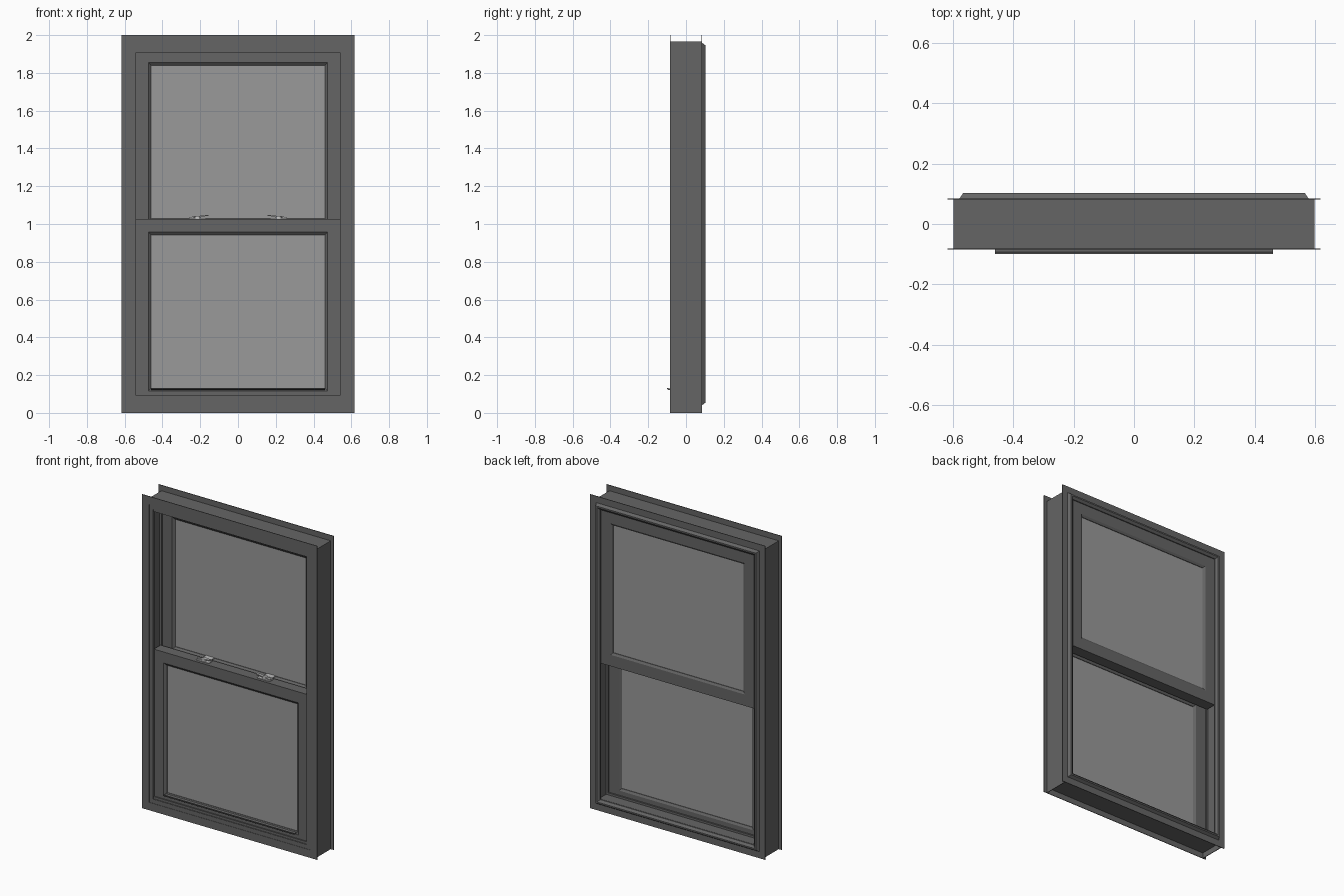
import bpy, bmesh, math
from mathutils import Matrix

if "Cube" in bpy.data.objects:
    bpy.data.objects.remove(bpy.data.objects["Cube"])


def material(name, v):
    m = bpy.data.materials.new(name)
    m.diffuse_color = (v, v, v, 1)
    m.use_nodes = True
    m.node_tree.nodes["Principled BSDF"].inputs["Base Color"].default_value = m.diffuse_color
    return m


DARK = material("dark_frame", 0.13)
PANE = material("pane", 0.32)
METAL = material("light_metal", 0.5)


def finish(name, bm, mat):
    bmesh.ops.recalc_face_normals(bm, faces=bm.faces)
    me = bpy.data.meshes.new(name)
    bm.to_mesh(me)
    bm.free()
    ob = bpy.data.objects.new(name, me)
    me.materials.append(mat)
    bpy.context.collection.objects.link(ob)
    return ob


def ring(name, hx, z0, z1, profile, mat=DARK):
    """Mitred rectangular frame; profile points are (inset, y)."""
    bm = bmesh.new()
    loops = []
    for sx, sz in ((-1, -1), (1, -1), (1, 1), (-1, 1)):
        loops.append([bm.verts.new((sx * (hx - d), y, z0 + d if sz < 0 else z1 - d))
                      for d, y in profile])
    n = len(profile)
    for i in range(4):
        a, b = loops[i], loops[(i + 1) % 4]
        for j in range(n):
            k = (j + 1) % n
            bm.faces.new((a[j], b[j], b[k], a[k]))
    return finish(name, bm, mat)


def box(name, x, y, z, mat=DARK):
    bm = bmesh.new()
    bmesh.ops.create_cube(bm, size=1)
    for v in bm.verts:
        v.co = [r[0] if c < 0 else r[1] for c, r in zip(v.co, (x, y, z))]
    return finish(name, bm, mat)


def extrude_x(name, hx, pts, mat=DARK):
    """Extrude a (y, z) outline along x."""
    bm = bmesh.new()
    a = [bm.verts.new((-hx, y, z)) for y, z in pts]
    b = [bm.verts.new((hx, y, z)) for y, z in pts]
    bm.faces.new(a)
    bm.faces.new(b)
    for i in range(len(pts)):
        k = (i + 1) % len(pts)
        bm.faces.new((a[i], a[k], b[k], b[i]))
    return finish(name, bm, mat)


# Nailing flanges, front and back
for name, y in (("front_flange", -0.083), ("back_flange", 0.083)):
    ring(name, 0.617, 0, 2, [(0, y - .002), (.05, y - .002), (.05, y + .002), (0, y + .002)])

# Frame body with front lip, sash tracks, parting bead and back opening
ring("frame_body", 0.597, 0.035, 1.965,
     [(0, -.082), (.022, -.082), (.022, -.078), (.057, -.078), (.057, -.071),
      (.042, -.071), (.042, .002), (.055, .002), (.055, .012), (.042, .012),
      (.042, .083), (0, .083)])
# Outer front casing face
ring("front_casing", 0.58, 0.037, 1.963, [(0, -.083), (.04, -.083), (.04, -.074), (0, -.074)])
# Chamfered trim on the back
ring("back_trim", 0.578, 0.04, 1.96, [(0, .083), (.013, .102), (.022, .102), (.036, .090), (.036, .083)])

# Jamb skins reaching the floor
for s in (-1, 1):
    side = "left" if s < 0 else "right"
    box("jamb_skin_" + side, sorted((s * .593, s * .597)), (-.083, .083), (0, 1.965))

# Sloped sill
extrude_x("sill", 0.555, [(-.08, .04), (-.08, .078), (0, .078), (.0, .088), (.012, .088),
                          (.012, .076), (.084, .066), (.084, .04)])


def sash(name, y0, y1, z0, z1):
    ring(name + "_sash", 0.545, z0, z1,
         [(0, y0), (.07, y0), (.085, y0 + .012), (.085, y1 - .008), (.072, y1), (0, y1)])
    box(name + "_glass", (-.465, .465), (y0 + .016, y1 - .012), (z0 + .08, z1 - .08), PANE)


sash("lower", -.070, -.002, 0.045, 1.027)
sash("upper", .014, .084, 0.943, 1.925)

# Finger lift along the bottom rail
extrude_x("finger_lift", 0.46, [(-.068, .122), (-.094, .122), (-.1, .127), (-.1, .133),
                                (-.095, .133), (-.092, .128), (-.068, .128)])

# Sash locks: base plate, pivot and cam lever
for s in (-1, 1):
    side = "left" if s < 0 else "right"
    x = s * .215
    box("lock_base_" + side, (x - .045, x + .045), (-.052, -.012), (1.027, 1.031), METAL)
    bm = bmesh.new()
    bmesh.ops.create_cone(bm, cap_ends=True, segments=20, radius1=.018, radius2=.014,
                          depth=.012, matrix=Matrix.Translation((x, -.03, 1.036)))
    finish("lock_pivot_" + side, bm, METAL)
    lever = box("lock_lever_" + side, (-.05, .05), (-.008, .008), (-.003, .003), METAL)
    lever.location = (x - s * .008, -.036, 1.040)
    lever.rotation_euler = (0, s * math.radians(7), 0)
    box("lock_keeper_" + side, (x - .03, x + .03), (-.006, .03), (1.022, 1.03), METAL)
